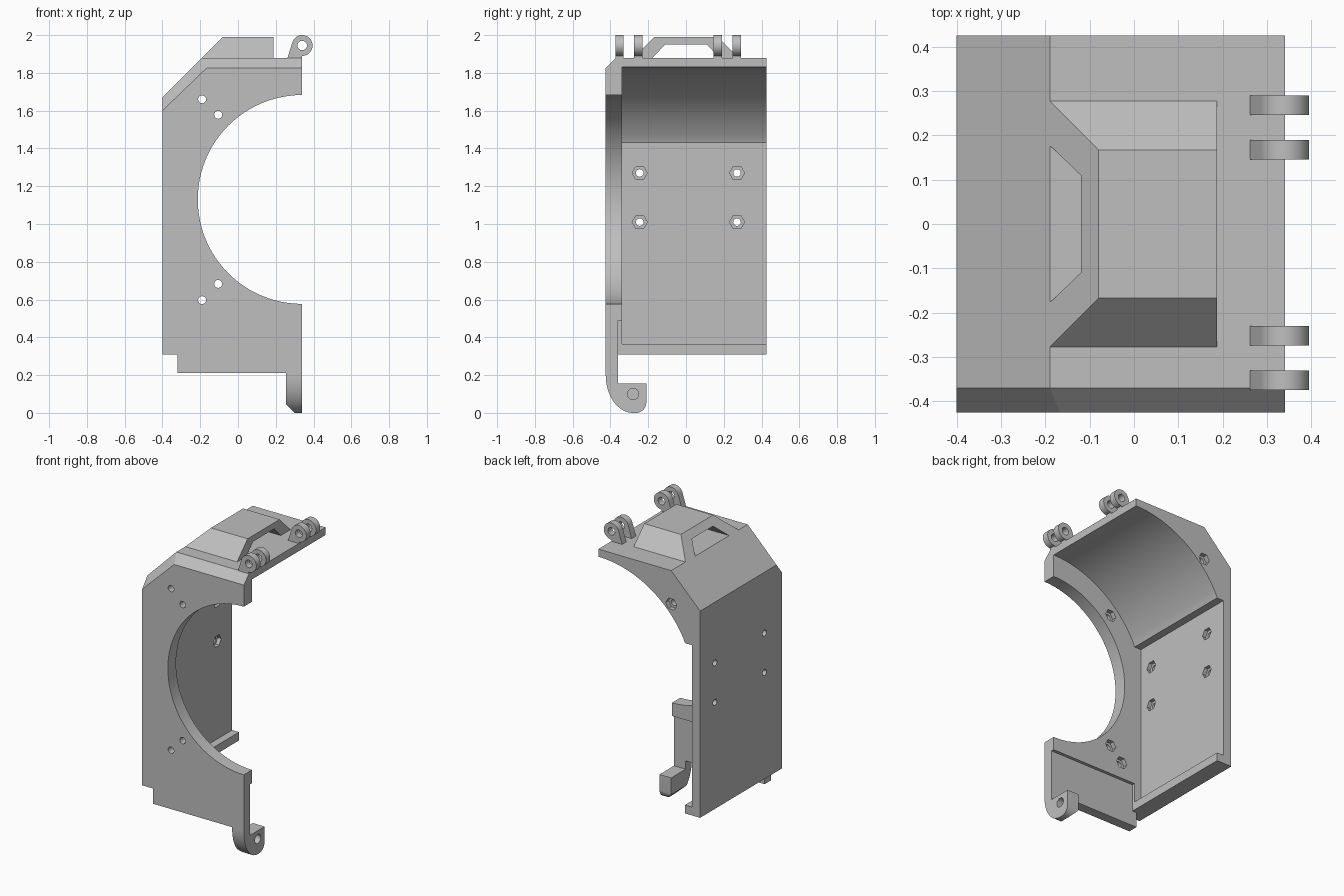
import bpy, bmesh
from math import cos, sin, pi, radians

old = bpy.data.objects.get("Cube")
if old:
    bpy.data.objects.remove(old, do_unlink=True)

grey = bpy.data.materials.new("plain grey")
grey.use_nodes = True
colour = (0.52, 0.52, 0.52, 1)
grey.diffuse_color = colour
grey.node_tree.nodes["Principled BSDF"].inputs["Base Color"].default_value = colour


def loft(name, loops):
    """Closed solid through loops that share a point count."""
    bm = bmesh.new()
    rings = [[bm.verts.new(p) for p in loop] for loop in loops]
    for a, b in zip(rings, rings[1:]):
        for i in range(len(a)):
            j = (i + 1) % len(a)
            bm.faces.new((a[i], a[j], b[j], b[i]))
    bm.faces.new(rings[0])
    bm.faces.new(rings[-1][::-1])
    bmesh.ops.recalc_face_normals(bm, faces=bm.faces)
    mesh = bpy.data.meshes.new(name)
    bm.to_mesh(mesh)
    bm.free()
    mesh.materials.append(grey)
    obj = bpy.data.objects.new(name, mesh)
    bpy.context.scene.collection.objects.link(obj)
    return obj


def prism(name, pts, axis, lo, hi):
    """Extrude a (y, z) outline along x, or an (x, z) outline along y."""
    def place(p, t):
        return (t, p[0], p[1]) if axis == "x" else (p[0], t, p[1])
    return loft(name, [[place(p, t) for p in pts] for t in (lo, hi)])


def arc(u, v, r, start, end, n):
    angles = [radians(start + (end - start) * i / n) for i in range(n + 1)]
    return [(u + r * cos(a), v + r * sin(a)) for a in angles]


def ring(u, v, r, n):
    return arc(u, v, r, 0, 360, n)[:-1]


def cut(obj, cutter):
    cutter.hide_render = True
    mod = obj.modifiers.new("cut", "BOOLEAN")
    mod.operation = "DIFFERENCE"
    mod.solver = "EXACT"
    mod.object = cutter
    bpy.context.view_layer.objects.active = obj
    bpy.ops.object.modifier_apply(modifier=mod.name)
    bpy.data.objects.remove(cutter, do_unlink=True)


EDGE, FRONT, BACK = 0.34, -0.425, 0.425
MID = 1.13

# Housing block with a chamfered front edge along the top
foot = [(EDGE, 0.21), (-0.32, 0.21), (-0.32, 0.31), (-0.4, 0.31)]
small = foot + [(-0.4, 1.6), (-0.167, 1.825), (EDGE, 1.825)]
full = foot + [(-0.4, 1.67), (-0.19, 1.88), (EDGE, 1.88)]
housing = loft("housing", [[(x, y, z) for x, z in pts] for pts, y in
                           ((small, FRONT), (full, -0.37), (full, BACK))])

# Open underside and thinner lower front plate
cut(housing, prism("under_cut", [(-0.5, 0.1), (0.6, 0.1), (0.6, 0.49), (-0.29, 0.49),
                                 (-0.29, 0.31), (-0.5, 0.31)], "y", -0.36, 0.6))

# Inner cavity: round roof, recessed side wall, bottom lip
roof = arc(EDGE, MID, 0.7, 90, 154.6, 32)
roof[-1] = (-0.29, 1.43)
cavity = [(0.6, 1.83)] + roof + [(-0.34, 1.43), (-0.34, 0.365), (-0.29, 0.365),
                                 (-0.29, 0.05), (0.6, 0.05)]
cut(housing, prism("cavity_cut", cavity, "y", -0.34, 0.6))

# Round opening in the front plate
cut(housing, prism("opening_cut", ring(EDGE, MID, 0.553, 96), "y", -0.6, -0.2))

# Bolt holes with hexagonal nut pockets: front plate, then side wall
for x, z in ((-0.19, 1.66), (-0.105, 1.578), (-0.105, 0.683), (-0.19, 0.597)):
    cut(housing, prism("bolt_cut", ring(x, z, 0.021, 20), "y", -0.6, 0.6))
    in_roof = z > 1.6
    lo, hi = (BACK - 0.03, 0.6) if in_roof else (-0.37, -0.3)
    cut(housing, prism("nut_cut", ring(x, z, 0.04, 6), "y", lo, hi))
for y in (-0.245, 0.27):
    for z in (1.01, 1.27):
        cut(housing, prism("bolt_cut", ring(y, z, 0.02, 20), "x", -0.6, -0.2))
        cut(housing, prism("nut_cut", ring(y, z, 0.04, 6), "x", -0.365, -0.2))


# Raised vent on the roof with a tunnel through it
def rect(x0, x1, w, z):
    return [(x0, -w, z), (x1, -w, z), (x1, w, z), (x0, w, z)]


vent = loft("roof_vent", [rect(-0.19, 0.187, 0.277, 1.88), rect(-0.08, 0.187, 0.167, 1.99)])
cut(vent, prism("tunnel_cut", [(-0.187, 1.87), (0.187, 1.87), (0.11, 1.95), (-0.11, 1.95)],
                "x", -0.6, 0.6))

# Hinge lugs in two pairs
lug_shape = [(0.34, 1.88), (0.262, 1.88)] + arc(0.34, 1.945, 0.055, 162, -90, 32)
for i, y in enumerate((-0.352, -0.252, 0.168, 0.268)):
    lug = prism("hinge_lug_%d" % (i + 1), lug_shape, "y", y - 0.022, y + 0.022)
    cut(lug, prism("pin_cut", ring(0.34, 1.945, 0.025, 24), "y", -0.6, 0.6))

# Latch hook under the front plate
curve = [(-0.28 + 0.145 * cos(a), 0.2 + 0.2 * sin(a))
         for a in (pi + pi / 2 * i / 16 for i in range(17))]
hook_shape = [(-0.36, 0.21), (FRONT, 0.21)] + curve + arc(-0.265, 0.055, 0.055, -90, 0, 8) \
    + [(-0.21, 0.155), (-0.36, 0.155)]
hook = prism("latch_hook", hook_shape, "x", 0.255, EDGE)
cut(hook, prism("corner_cut", [(0.2, -0.055), (0.355, -0.055), (0.2, 0.1)], "y", -0.6, 0.6))
cut(hook, prism("pin_cut", ring(-0.28, 0.1, 0.03, 24), "x", 0.29, 0.6))

# Smooth curves, sharp edges
bpy.ops.object.select_all(action="DESELECT")
for obj in bpy.context.scene.objects:
    if obj.type == "MESH":
        obj.select_set(True)
        bpy.context.view_layer.objects.active = obj
bpy.ops.object.shade_smooth_by_angle(angle=radians(30))
